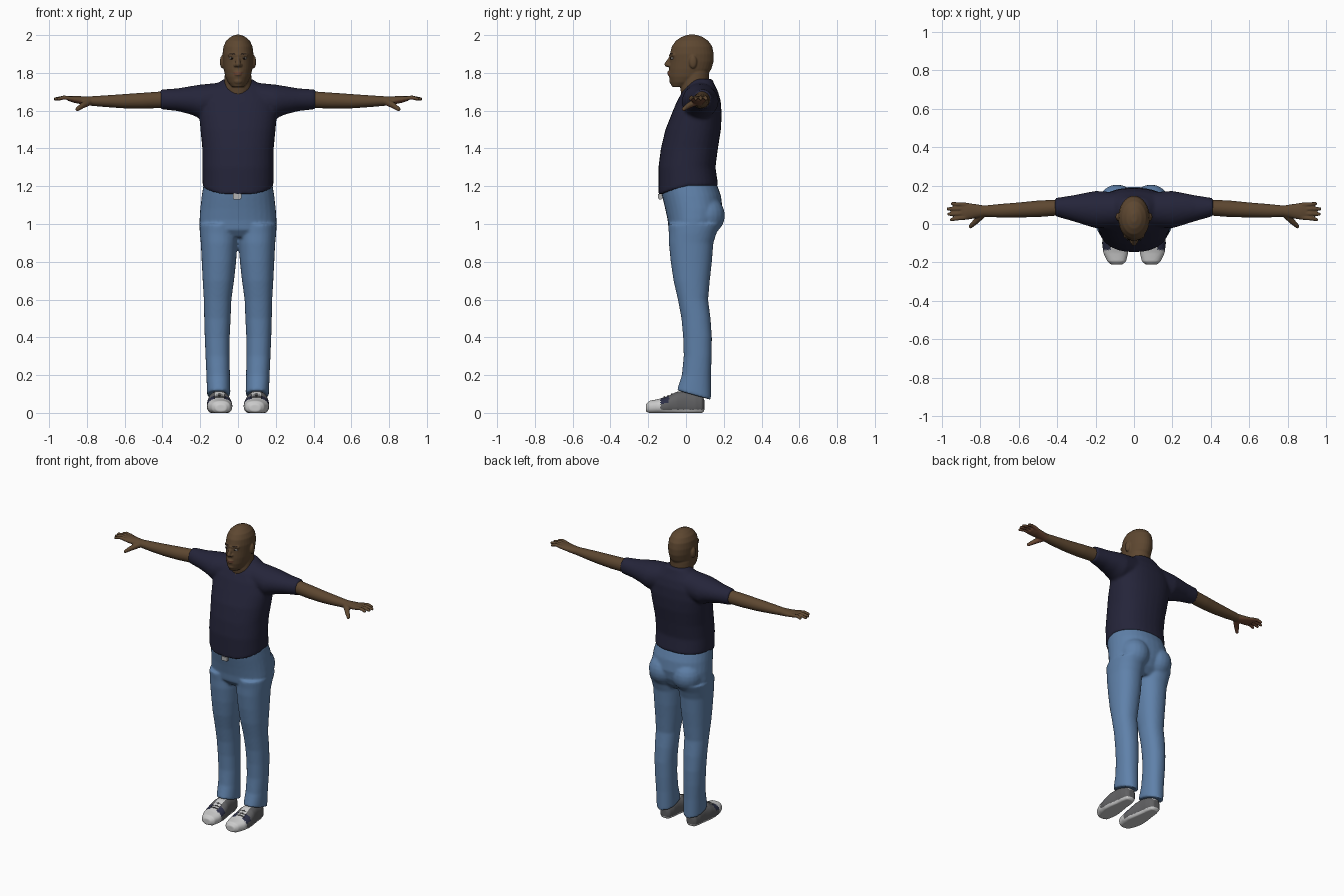
import bpy
import bmesh
import math
from mathutils import Matrix, Vector

if "Cube" in bpy.data.objects:
    bpy.data.objects.remove(bpy.data.objects["Cube"], do_unlink=True)


def material(name, red, green, blue):
    mat = bpy.data.materials.new(name)
    mat.use_nodes = True
    mat.diffuse_color = (red, green, blue, 1)
    shader = next(n for n in mat.node_tree.nodes if n.type == "BSDF_PRINCIPLED")
    shader.inputs["Base Color"].default_value = (red, green, blue, 1)
    shader.inputs["Roughness"].default_value = 0.8
    return mat


SKIN = material("brown skin", 0.11, 0.063, 0.03)
PALM = material("palm and lip skin", 0.16, 0.065, 0.035)
SHIRT = material("navy shirt", 0.018, 0.018, 0.042)
JEANS = material("blue denim", 0.115, 0.22, 0.40)
WHITE = material("shoe white", 0.6, 0.6, 0.6)
GREY = material("shoe grey", 0.12, 0.12, 0.125)
TRIM = material("shoe navy trim", 0.025, 0.028, 0.06)
METAL = material("buckle metal", 0.45, 0.45, 0.45)
DARK = material("dark brown", 0.02, 0.012, 0.008)
EYE = material("eye white", 0.4, 0.37, 0.34)


def loft(bm, axis, rings, side=1, power=2, hem=None, count=32):
    """Closed tube through rings of (position, centre a, centre b, radius a, radius b)."""
    loops = []
    for index, (t, a, b, ra, rb) in enumerate(rings):
        loop = []
        for step in range(count):
            angle = math.tau * step / count
            c, s = math.cos(angle), math.sin(angle)
            u = a + ra * math.copysign(abs(c) ** (2 / power), c)
            v = b + rb * math.copysign(abs(s) ** (2 / power), s)
            co = Vector({"x": (t, u, v), "y": (u, t, v), "z": (u, v, t)}[axis])
            if hem and index == 0:
                co.z = hem(co)
            co.x *= side
            loop.append(bm.verts.new(co))
        loops.append(loop)
    for low, high in zip(loops, loops[1:]):
        for i in range(count):
            j = (i + 1) % count
            bm.faces.new((low[i], low[j], high[j], high[i]))
    bm.faces.new(loops[0][::-1])
    bm.faces.new(loops[-1])


def ball(bm, centre, radii):
    matrix = Matrix.Translation(centre) @ Matrix.Diagonal((*radii, 1))
    bmesh.ops.create_uvsphere(bm, u_segments=20, v_segments=12, radius=1, matrix=matrix)


def limb(bm, points, radii):
    """Rounded tapered segments along a chain of points."""
    points = [Vector(p) for p in points]
    for p, r in zip(points, radii):
        ball(bm, p, (r, r, r))
    for p, q, r0, r1 in zip(points, points[1:], radii, radii[1:]):
        turn = (q - p).to_track_quat("Z", "Y").to_matrix().to_4x4()
        bmesh.ops.create_cone(bm, cap_ends=True, segments=16, radius1=r0, radius2=r1,
                              depth=(q - p).length,
                              matrix=Matrix.Translation((p + q) / 2) @ turn)


def finish(name, bm, mats, voxel=None, rule=None, smoothing=5):
    """Make the object, fuse its pieces into one skin and colour its faces."""
    bmesh.ops.recalc_face_normals(bm, faces=bm.faces)
    mesh = bpy.data.meshes.new(name)
    bm.to_mesh(mesh)
    bm.free()
    obj = bpy.data.objects.new(name, mesh)
    bpy.context.scene.collection.objects.link(obj)
    if voxel:
        fuse = obj.modifiers.new("fuse", "REMESH")
        fuse.mode = "VOXEL"
        fuse.voxel_size = voxel
        relax = obj.modifiers.new("relax", "SMOOTH")
        relax.factor = 0.5
        relax.iterations = smoothing
        bpy.context.view_layer.update()
        graph = bpy.context.evaluated_depsgraph_get()
        mesh = bpy.data.meshes.new_from_object(obj.evaluated_get(graph))
        obj.modifiers.clear()
        obj.data = mesh
    mesh.materials.clear()
    for mat in mats:
        mesh.materials.append(mat)
    for face in mesh.polygons:
        face.use_smooth = True
        face.material_index = rule(face.center, face.normal) if rule else 0
    return obj


SIDES = (("left", 1), ("right", -1))

# Shirt: torso and short sleeves, open in a small V at the neck
bm = bmesh.new()
loft(bm, "z", [(1.2, 0, .013, .188, .158), (1.3, 0, .005, .188, .151), (1.4, 0, .018, .189, .151),
               (1.5, 0, .038, .199, .147), (1.58, 0, .056, .206, .133), (1.65, 0, .068, .2, .116),
               (1.7, 0, .075, .17, .095), (1.74, 0, .08, .115, .07), (1.768, 0, .085, .075, .054)],
     power=2.3, hem=lambda co: 1.2 - 0.048 * max(0, -co.y / 0.145) ** 1.3)
for _, side in SIDES:
    loft(bm, "x", [(.08, .075, 1.66, .09, .09), (.2, .075, 1.648, .097, .09),
                   (.25, .078, 1.655, .085, .075), (.32, .082, 1.658, .067, .06),
                   (.412, .088, 1.66, .047, .052)], side)
finish("shirt", bm, [SHIRT, SKIN], .009,
       lambda c, n: int(c.y < .04 and abs(c.x) < .06 and c.z > 1.685 + 1.2 * abs(c.x)))

# Jeans: hips, seat and two straight legs
bm = bmesh.new()
loft(bm, "z", [(.93, 0, .03, .13, .09), (.97, 0, .033, .198, .125), (1.02, 0, .043, .204, .14),
               (1.08, 0, .042, .2, .152), (1.15, 0, .029, .192, .156), (1.212, 0, .012, .182, .151)],
     power=2.2)
for _, side in SIDES:
    ball(bm, (side * .088, .103, 1.045), (.1, .103, .105))
    loft(bm, "z", [(.09, .102, .042, .062, .09), (.2, .105, .055, .062, .077), (.3, .108, .062, .064, .074),
                   (.4, .11, .061, .066, .076), (.5, .109, .053, .07, .077), (.6, .108, .037, .073, .08),
                   (.7, .104, .03, .083, .096), (.8, .101, .028, .091, .109), (.9, .1, .027, .097, .118),
                   (.95, .102, .035, .1, .126), (1, .105, .045, .1, .14)],
         side, power=2.2, hem=lambda co: .095 - .28 * (co.y - .04))
finish("jeans", bm, [JEANS], .008)

# Belt buckle
bm = bmesh.new()
bmesh.ops.create_cube(bm, size=1, matrix=Matrix.Translation((-.005, -.136, 1.147))
                      @ Matrix.Diagonal((.045, .022, .034, 1)))
bmesh.ops.bevel(bm, geom=bm.edges[:], offset=.004, segments=2, affect="EDGES")
buckle = finish("belt_buckle", bm, [METAL])
for face in buckle.data.polygons:
    face.use_smooth = False

# Head with neck, ears, nose, brow and lips


def face_colour(c, n):
    front = c.y < -.03
    lips = front and abs(c.x) < .024 and abs(c.z - 1.797) < .008
    brows = front and .014 < abs(c.x) < .048 and abs(c.z - 1.899) < .004
    return 1 if lips else 2 if brows else 0


bm = bmesh.new()
loft(bm, "z", [(1.726, 0, -.035, .032, .04), (1.75, 0, -.01, .053, .073), (1.78, 0, .01, .067, .1),
               (1.82, 0, .022, .076, .112), (1.86, 0, .03, .08, .116), (1.9, 0, .031, .082, .116),
               (1.94, 0, .032, .077, .107), (1.97, 0, .032, .063, .086), (1.99, 0, .032, .04, .056),
               (2.002, 0, .032, .014, .022)])
loft(bm, "z", [(1.64, 0, .06, .07, .08), (1.72, 0, .045, .073, .075), (1.8, 0, .05, .07, .072),
               (1.86, 0, .05, .06, .07)])
limb(bm, [(0, -.078, 1.885), (0, -.1, 1.845)], [.009, .014])
limb(bm, [(-.045, -.064, 1.895), (0, -.08, 1.893), (.045, -.064, 1.895)], [.01, .01, .01])
ball(bm, (0, -.078, 1.803), (.026, .022, .008))
ball(bm, (0, -.077, 1.791), (.023, .021, .008))
ball(bm, (0, -.068, 1.757), (.026, .021, .02))
for _, side in SIDES:
    ball(bm, (side * .013, -.088, 1.84), (.01, .014, .009))
    ball(bm, (side * .083, .037, 1.858), (.013, .021, .035))
finish("head", bm, [SKIN, PALM, DARK], .0042, face_colour, 3)

for label, side in SIDES:
    # Eyes
    for part, mat, depth, width, height in (("eyeball", EYE, -.0715, .014, .007),
                                             ("pupil", DARK, -.0765, .006, .006)):
        bm = bmesh.new()
        ball(bm, (side * .033, depth, 1.877), (width, .009, height))
        finish(f"{label}_{part}", bm, [mat])

    # Bare arm, palm and fingers
    bm = bmesh.new()
    loft(bm, "x", [(.36, .088, 1.66, .041, .045), (.5, .079, 1.653, .043, .042),
                   (.6, .073, 1.65, .039, .038), (.7, .069, 1.65, .035, .031),
                   (.78, .067, 1.651, .029, .025), (.82, .067, 1.654, .036, .022),
                   (.87, .066, 1.66, .044, .018), (.9, .066, 1.664, .041, .012)], side)
    for start, end, reach in ((.1, .106, .945), (.078, .079, .967), (.055, .051, .964), (.034, .023, .95)):
        limb(bm, [(side * .875, start, 1.662), (side * .92, (start + end) / 2, 1.67),
                  (side * reach, end, 1.662)], [.012, .0105, .009])
    limb(bm, [(side * .79, .05, 1.646), (side * .825, .012, 1.626), (side * .85, -.012, 1.608)],
         [.02, .015, .011])
    finish(f"{label}_arm", bm, [SKIN, PALM], .0045,
           lambda c, n: int(abs(c.x) > .78 and n.z < -.3), 3)

    # Shoe: white toe, tongue and sole, grey body, navy side trim
    def shoe_colour(c, n):
        across = abs(abs(c.x) - .098)
        if c.z < .016 or c.y < -.135 or (across < .024 and n.z > .3):
            return 0
        return 2 if c.y < -.09 and n.z > .25 else 1

    bm = bmesh.new()
    loft(bm, "y", [(-.212, .09, .026, .028, .02), (-.195, .09, .03, .049, .034),
                   (-.15, .095, .033, .065, .039), (-.1, .098, .038, .068, .05),
                   (-.05, .1, .048, .062, .064), (0, .1, .05, .052, .068), (.05, .1, .047, .048, .06),
                   (.085, .1, .043, .038, .05), (.097, .1, .04, .02, .03)], side, power=2.4)
    for vert in bm.verts:
        vert.co.z = max(vert.co.z, 0)
    finish(f"{label}_shoe", bm, [WHITE, GREY, TRIM], .005, shoe_colour, 3)

    # Laces
    bm = bmesh.new()
    for y, z in ((-.115, .084), (-.095, .09), (-.075, .098)):
        limb(bm, [(side * .07, y, z - .006), (side * .098, y, z + .001), (side * .126, y, z - .006)],
             [.004, .004, .004])
    finish(f"{label}_laces", bm, [GREY])
